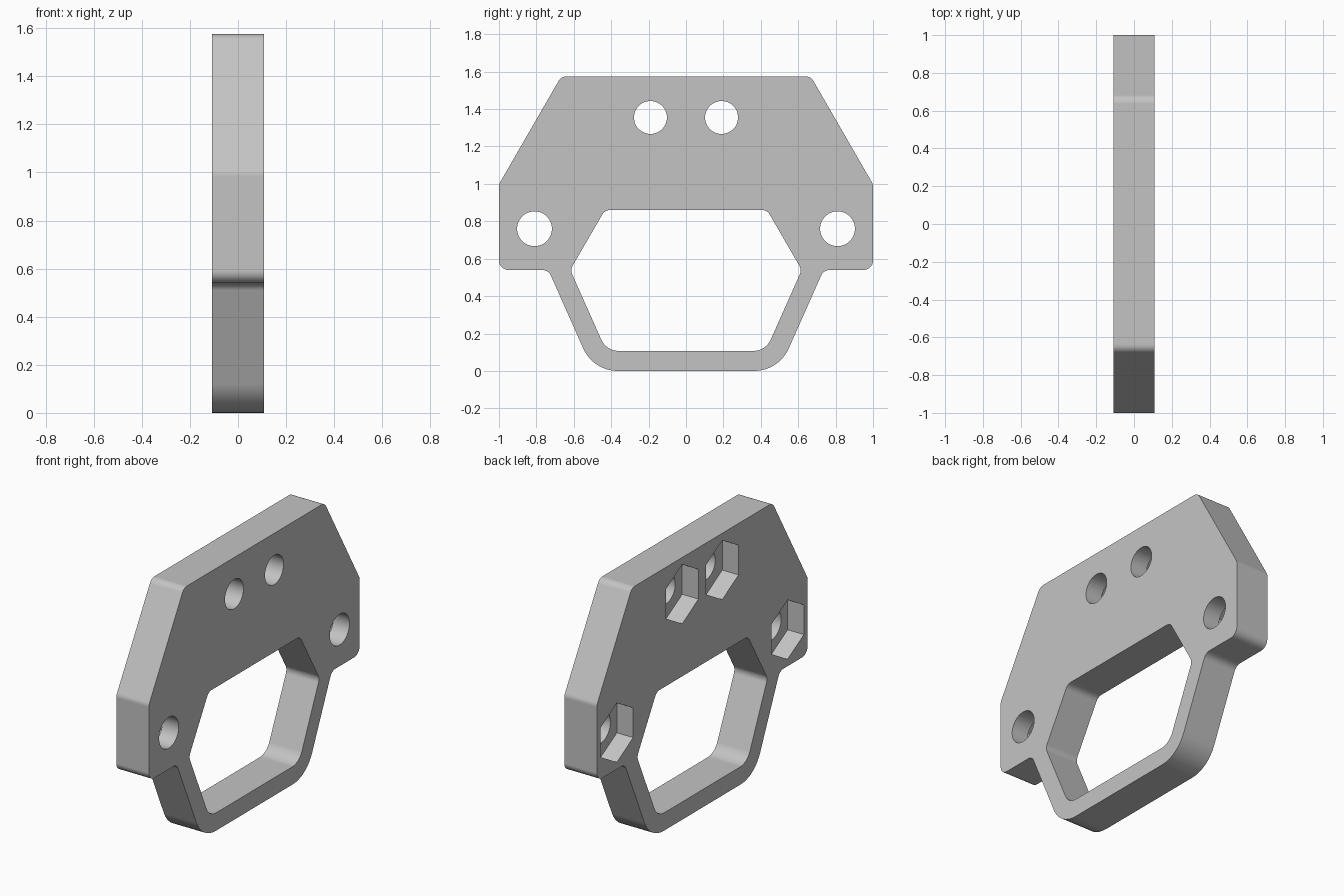
import bpy, bmesh, math
from mathutils import Vector

cube = bpy.data.objects.get("Cube")
if cube:
    bpy.data.objects.remove(cube, do_unlink=True)

HALF = 0.108          # half the plate thickness
FILLET = 0.05

grey = bpy.data.materials.new("plain_grey")
grey.use_nodes = True
colour = (0.55, 0.55, 0.55, 1)
grey.diffuse_color = colour
grey.node_tree.nodes["Principled BSDF"].inputs["Base Color"].default_value = colour


def mirrored(half):
    """Close a half profile of (y, z, radius) across the middle plane."""
    return half + [(-y, z, r) for y, z, r in reversed(half)]


def rounded(corners, steps=8):
    """Replace every corner of a closed profile by an arc of its radius."""
    result = []
    for i, (y, z, r) in enumerate(corners):
        p = Vector((y, z))
        a = (Vector(corners[i - 1][:2]) - p).normalized()
        b = (Vector(corners[(i + 1) % len(corners)][:2]) - p).normalized()
        half_angle = a.angle(b) / 2
        reach = r / math.tan(half_angle)
        centre = p + (a + b).normalized() * (r / math.sin(half_angle))
        start, end = p + a * reach - centre, p + b * reach - centre
        for k in range(steps + 1):
            spoke = start.normalized().slerp(end.normalized(), k / steps)
            result.append(centre + spoke.normalized() * r)
    return result


def polygon(y, z, radius, sides):
    """Regular polygon with a corner pointing up."""
    return [(y + radius * math.sin(math.tau * k / sides),
             z + radius * math.cos(math.tau * k / sides)) for k in range(sides)]


def prism(name, profile, x0, x1):
    """Closed solid from a (y, z) profile swept along x."""
    bm = bmesh.new()
    near, far = [[bm.verts.new((x, p[0], p[1])) for p in profile] for x in (x0, x1)]
    bm.faces.new(near)
    bm.faces.new(far)
    for i in range(len(profile)):
        bm.faces.new((near[i - 1], near[i], far[i], far[i - 1]))
    bmesh.ops.recalc_face_normals(bm, faces=bm.faces[:])
    mesh = bpy.data.meshes.new(name)
    bm.to_mesh(mesh)
    bm.free()
    mesh.materials.append(grey)
    obj = bpy.data.objects.new(name, mesh)
    bpy.context.scene.collection.objects.link(obj)
    return obj


# Plate outline and central opening
outer = mirrored([(0.667, 1.575, FILLET), (1, 0.998, FILLET), (1, 0.54, FILLET),
                  (0.736, 0.54, FILLET), (0.496, 0, 0.2)])
inner = mirrored([(0.433, 0.861, FILLET), (0.619, 0.54, FILLET), (0.426, 0.107, 0.1)])
plate = prism("bracket_plate", rounded(outer), -HALF, HALF)
cutters = [prism("opening_cutter", rounded(inner), -1, 1)]

# Bolt holes right through, with hexagonal nut pockets on the -x face
for y, z, radius in [(0.19, 1.355, 0.088), (0.81, 0.76, 0.093)]:
    for side in (-1, 1):
        cutters.append(prism("hole_cutter", polygon(side * y, z, radius, 48), -1, 1))
        cutters.append(prism("nut_pocket_cutter", polygon(side * y, z, 0.178, 6), -1, 0))

for cutter in cutters:
    cutter.hide_render = True
    cut = plate.modifiers.new("cut", "BOOLEAN")
    cut.operation = "DIFFERENCE"
    cut.solver = "EXACT"
    cut.object = cutter

# Bake the cuts and remove the helpers
bpy.context.view_layer.update()
evaluated = plate.evaluated_get(bpy.context.evaluated_depsgraph_get())
baked = bpy.data.meshes.new_from_object(evaluated)
plate.modifiers.clear()
plate.data = baked
for cutter in cutters:
    bpy.data.objects.remove(cutter, do_unlink=True)

# Smooth fillets and holes, crisp edges elsewhere
for obj in bpy.context.selected_objects:
    obj.select_set(False)
plate.select_set(True)
bpy.context.view_layer.objects.active = plate
bpy.ops.object.shade_smooth_by_angle(angle=math.radians(30))
weighted = plate.modifiers.new("weighted_normals", "WEIGHTED_NORMAL")
weighted.keep_sharp = True
